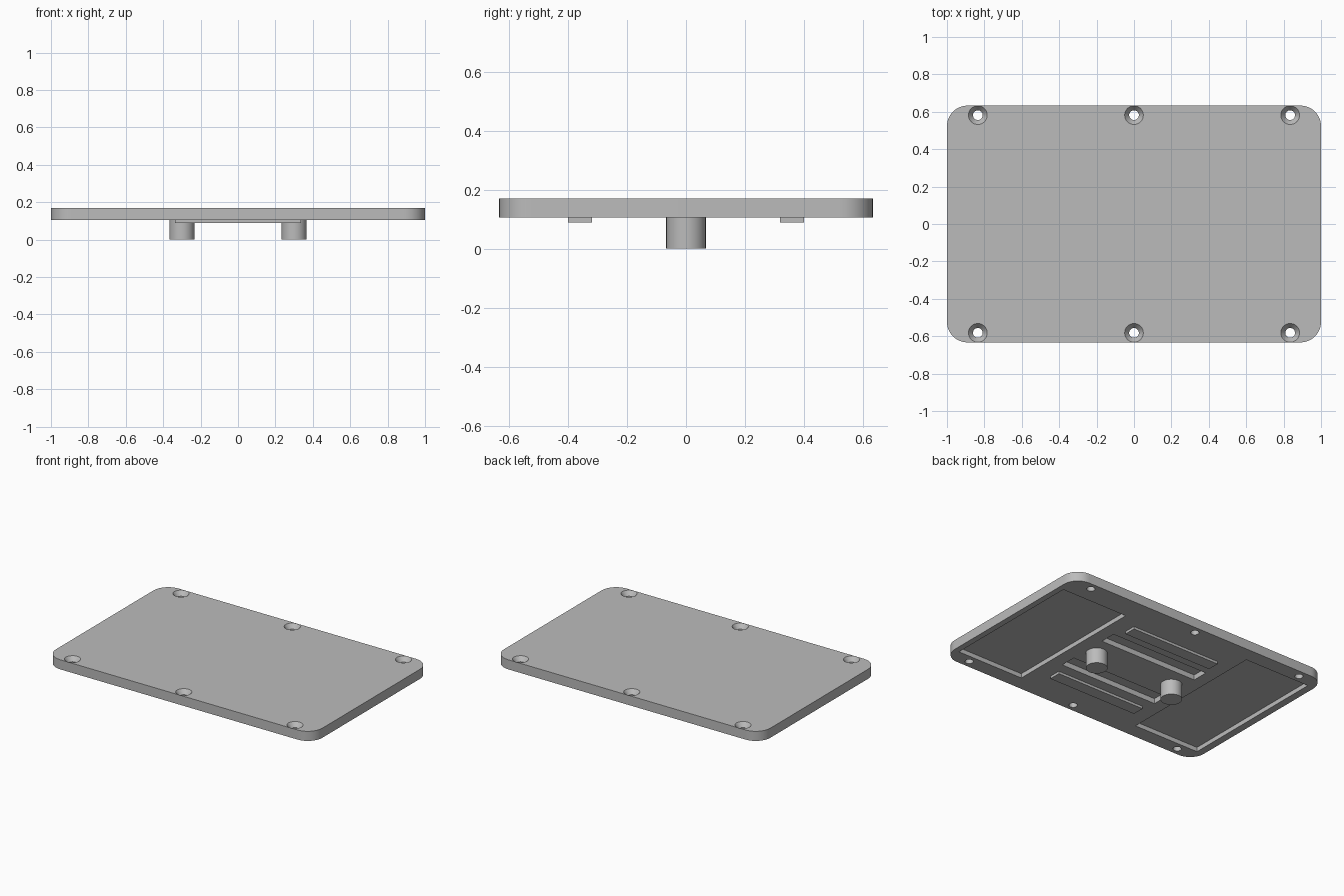
import bpy
import bmesh
from math import radians, tau
from mathutils import Matrix, Vector

BASE, TOP = 0.105, 0.17      # underside and top of the plate
HALF_X, HALF_Y = 1.0, 0.633

cube = bpy.data.objects.get("Cube")
if cube:
    bpy.data.objects.remove(cube, do_unlink=True)

grey = bpy.data.materials.new("light grey")
grey.use_nodes = True
colour = (0.5, 0.5, 0.5, 1)
grey.diffuse_color = colour
grey.node_tree.nodes["Principled BSDF"].inputs["Base Color"].default_value = colour


def make_object(name, bm):
    bmesh.ops.recalc_face_normals(bm, faces=bm.faces)
    mesh = bpy.data.meshes.new(name)
    bm.to_mesh(mesh)
    bm.free()
    mesh.materials.append(grey)
    obj = bpy.data.objects.new(name, mesh)
    bpy.context.collection.objects.link(obj)
    return obj


def add_box(bm, x0, x1, y0, y1, z0, z1):
    size = Matrix.Diagonal((x1 - x0, y1 - y0, z1 - z0, 1))
    centre = Matrix.Translation(((x0 + x1) / 2, (y0 + y1) / 2, (z0 + z1) / 2))
    return bmesh.ops.create_cube(bm, size=1, matrix=centre @ size)["verts"]


def add_lathe(bm, x, y, profile, steps=32):
    """Spin a closed (radius, height) profile about a vertical axis."""
    verts = [bm.verts.new((x + r, y, z)) for r, z in profile]
    edges = [bm.edges.new(pair) for pair in zip(verts, verts[1:])]
    bmesh.ops.spin(bm, geom=verts + edges, cent=(x, y, 0), axis=(0, 0, 1),
                   angle=tau, steps=steps, use_duplicate=False)
    bmesh.ops.remove_doubles(bm, verts=bm.verts, dist=1e-5)


def shade(obj):
    bpy.ops.object.select_all(action="DESELECT")
    obj.select_set(True)
    bpy.context.view_layer.objects.active = obj
    bpy.ops.object.shade_smooth_by_angle(angle=radians(30))


# Plate with rounded corners
bm = bmesh.new()
add_box(bm, -HALF_X, HALF_X, -HALF_Y, HALF_Y, BASE, TOP)
uprights = [e for e in bm.edges
            if abs((e.verts[0].co - e.verts[1].co).normalized().dot(Vector((0, 0, 1)))) > 0.9]
bmesh.ops.bevel(bm, geom=uprights, offset=0.11, segments=10,
                profile=0.5, affect="EDGES")
plate = make_object("cover_plate", bm)

# Cutter: countersunk screw holes, shallow end recesses and inner slots
bm = bmesh.new()
hole = [(0, BASE - 0.05), (0.026, BASE - 0.05), (0.026, TOP - 0.03),
        (0.05, TOP), (0.05, TOP + 0.05), (0, TOP + 0.05)]
for x in (-0.835, 0, 0.835):
    for y in (-0.582, 0.582):
        add_lathe(bm, x, y, hole)
add_box(bm, 0.46, 0.96, -0.53, 0.468, BASE - 0.05, BASE + 0.03)
add_box(bm, -0.95, -0.457, -0.53, 0.53, BASE - 0.05, BASE + 0.03)
for side in (-1, 1):
    y0, y1 = sorted((side * 0.135, side * 0.245))
    add_box(bm, -0.37, 0.37, y0, y1, BASE - 0.05, BASE + 0.035)
cutter = make_object("recess_cutter", bm)
cutter.hide_render = True

# Cut the plate and bake the result
cut = plate.modifiers.new("recesses", "BOOLEAN")
cut.operation = "DIFFERENCE"
cut.solver = "EXACT"
cut.object = cutter
bpy.context.view_layer.update()
graph = bpy.context.evaluated_depsgraph_get()
baked = bpy.data.meshes.new_from_object(plate.evaluated_get(graph))
plate.modifiers.clear()
plate.data = baked
bpy.data.objects.remove(cutter, do_unlink=True)
shade(plate)

# Pegs and raised ribs on the underside
for side, label in ((1, "left"), (-1, "right")):
    bm = bmesh.new()
    add_lathe(bm, side * 0.3, 0, [(0, 0), (0.067, 0), (0.067, BASE), (0, BASE)], 40)
    shade(make_object(label + "_peg", bm))
for side, label in ((-1, "front"), (1, "back")):
    bm = bmesh.new()
    y0, y1 = sorted((side * 0.318, side * 0.4))
    add_box(bm, -0.336, 0.336, y0, y1, BASE - 0.017, BASE)
    make_object(label + "_rib", bm)
